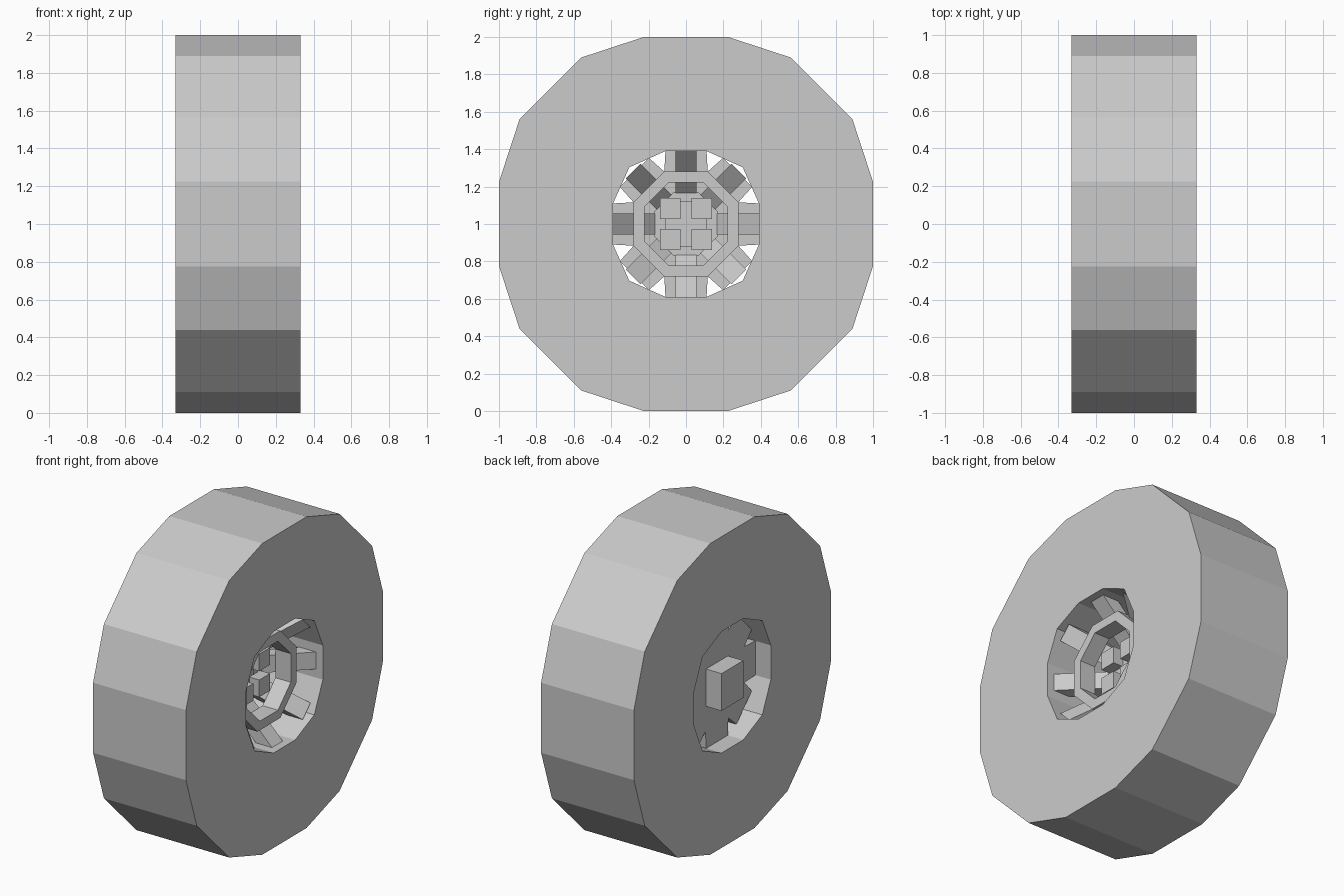
import bpy, bmesh
from math import sin, cos, tan, pi, radians
from mathutils import Matrix

if "Cube" in bpy.data.objects:
    bpy.data.objects.remove(bpy.data.objects["Cube"])

BASE = Matrix.Translation((0, 0, 1))   # wheel axis runs along x at z = 1


def prism(name, loops, a0, a1, mat=BASE):
    """Fill closed (u, v) outlines (later ones are holes) and extrude from a0 to a1."""
    bm = bmesh.new()
    for loop in loops:
        vs = [bm.verts.new((a0, u, v)) for u, v in loop]
        for i in range(len(vs)):
            bm.edges.new((vs[i - 1], vs[i]))
    bmesh.ops.triangle_fill(bm, edges=bm.edges[:], use_beauty=True, normal=(1, 0, 0))
    res = bmesh.ops.extrude_face_region(bm, geom=bm.faces[:], use_keep_orig=True)
    top = [g for g in res["geom"] if isinstance(g, bmesh.types.BMVert)]
    bmesh.ops.translate(bm, verts=top, vec=(a1 - a0, 0, 0))
    bm.transform(mat)
    bmesh.ops.recalc_face_normals(bm, faces=bm.faces[:])
    me = bpy.data.meshes.new(name)
    bm.to_mesh(me)
    bm.free()
    ob = bpy.data.objects.new(name, me)
    bpy.context.collection.objects.link(ob)
    return ob


def rot(p, ang):
    c, s = cos(ang), sin(ang)
    return (p[0] * c - p[1] * s, p[0] * s + p[1] * c)


def turned(points, n):
    """Repeat a short outline n times around the centre."""
    return [rot(p, 2 * pi * k / n) for k in range(n) for p in points]


def octagon(apothem):
    return turned([(apothem, apothem * tan(pi / 8))], 8)


def rect(y0, y1, z0, z1):
    return [(y0, z0), (y1, z0), (y1, z1), (y0, z1)]


# Tyre: 16-sided outside, 12-sided hole
outer = turned([(1, -0.225), (1, 0.225), (0.89, 0.56), (0.56, 0.89)], 4)
hole = turned([(0.39, -0.11), (0.39, 0.11), (0.303, 0.303)], 4)
prism("tyre", [outer, hole], -0.33, 0.33)

# Rear star plate with eight flat arms
star = turned([(0.39, -0.11), (0.39, 0.11), (0.28, 0.116)], 8)
prism("star_plate", [star], -0.22, -0.11)

# Sloping ribs from the hub out to the rim
rib = [(0.40, 0.29), (0.165, 0.055), (0.165, -0.06), (0.40, 0.175)]
swap = Matrix(((0, 0, 1, 0), (0, 1, 0, 0), (1, 0, 0, 0), (0, 0, 0, 1)))
for k in range(8):
    prism(f"rib_{k + 1}", [rib], -0.055, 0.055,
          BASE @ Matrix.Rotation(radians(45 * k), 4, 'X') @ swap)

# Hub, front ring and axle block
prism("hub", [octagon(0.168)], -0.22, 0.05)
prism("hub_ring", [octagon(0.28), octagon(0.222)], 0.11, 0.22)
prism("axle_block", [rect(-0.11, 0.11, -0.12, 0.12)], -0.33, 0.06)

# Four lug nuts
for i, sy in enumerate((-1, 1)):
    for j, sz in enumerate((-1, 1)):
        y, z = sy * 0.085, sz * 0.083
        prism(f"lug_nut_{2 * i + j + 1}",
              [rect(y - 0.055, y + 0.055, z - 0.055, z + 0.055)], 0.02, 0.13)
